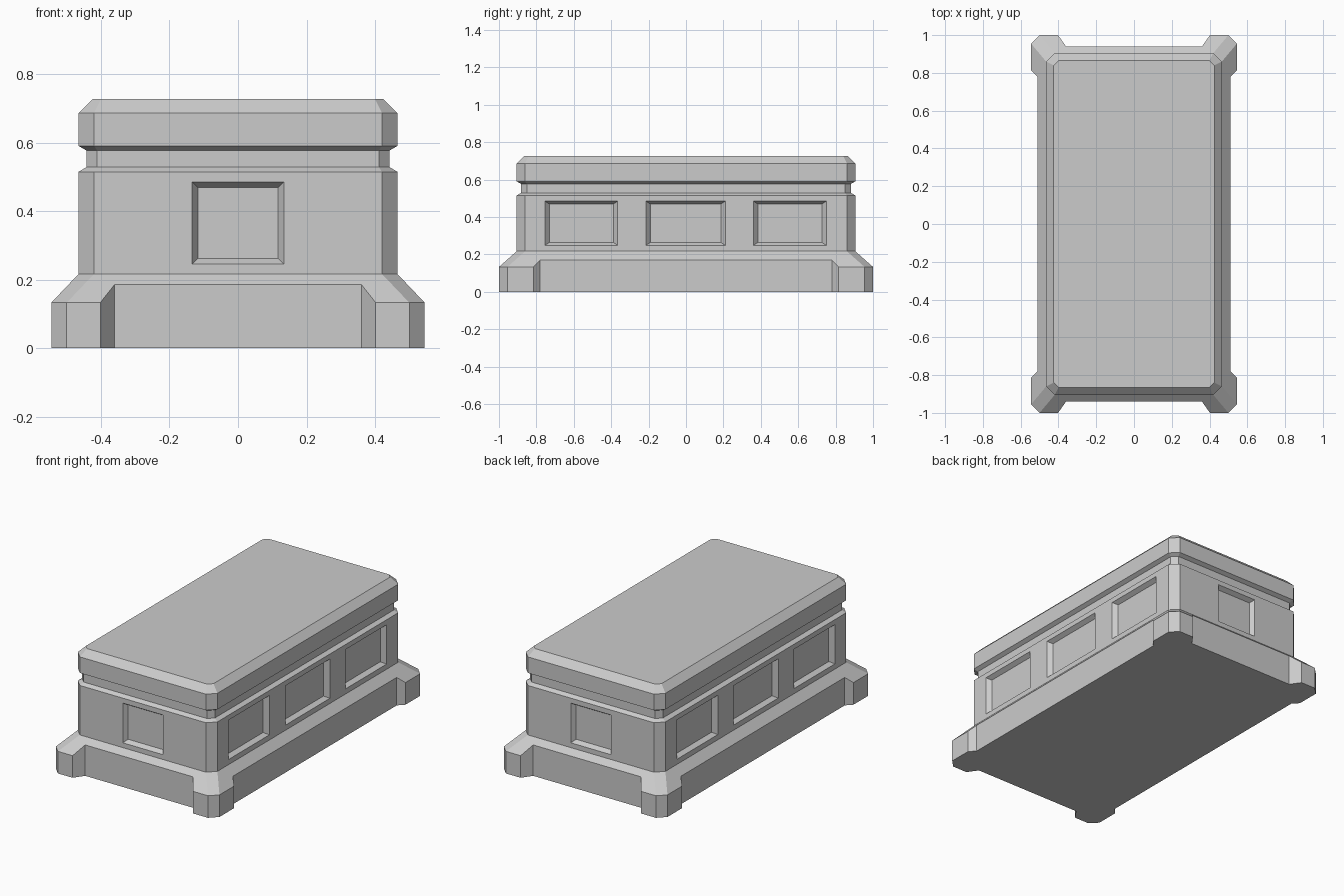
import bpy, bmesh

if "Cube" in bpy.data.objects:
    bpy.data.objects.remove(bpy.data.objects["Cube"])


def finish(bm, name):
    bmesh.ops.recalc_face_normals(bm, faces=bm.faces)
    mesh = bpy.data.meshes.new(name)
    bm.to_mesh(mesh)
    bm.free()
    obj = bpy.data.objects.new(name, mesh)
    bpy.context.collection.objects.link(obj)
    return obj


def loft(bm, rings):
    """Skin a stack of equal-length point rings and cap both ends."""
    loops = [[bm.verts.new(p) for p in ring] for ring in rings]
    for a, b in zip(loops, loops[1:]):
        n = len(a)
        for i in range(n):
            bm.faces.new((a[i], a[(i + 1) % n], b[(i + 1) % n], b[i]))
    bm.faces.new(loops[0])
    bm.faces.new(loops[-1])


def octagon(hx, hy, cut, z):
    """Rectangle with clipped corners."""
    return [(hx, -hy + cut, z), (hx, hy - cut, z), (hx - cut, hy, z), (-hx + cut, hy, z),
            (-hx, hy - cut, z), (-hx, -hy + cut, z), (-hx + cut, -hy, z), (hx - cut, -hy, z)]


# Pedestal: plinth, body, neck groove and lid as one stepped outline
bm = bmesh.new()
loft(bm, [octagon(*r) for r in [
    (0.545, 1.0, 0.045, 0.0),
    (0.545, 1.0, 0.045, 0.133),
    (0.465, 0.905, 0.045, 0.217),
    (0.465, 0.905, 0.045, 0.515),
    (0.442, 0.882, 0.031, 0.529),
    (0.442, 0.882, 0.031, 0.577),
    (0.465, 0.905, 0.045, 0.59),
    (0.465, 0.905, 0.045, 0.687),
    (0.425, 0.865, 0.025, 0.727)]])
pedestal = finish(bm, "pedestal")

cut = bmesh.new()


def place(along, out, z, axis, side):
    """Map a point on a wall (along, outward, z) to the chosen side."""
    return (side * out, along, z) if axis == 'x' else (along, side * out, z)


# Notches that leave a foot at each corner
def notch(axis, side, inner, outer, wall, edge):
    k = (outer - inner) / (edge - wall)
    far = edge + 0.1
    wide = inner + k * (far - wall)
    plan = [(-inner, wall), (inner, wall), (wide, far), (-wide, far)]
    loft(cut, [[place(a, o, z, axis, side) for a, o in plan] for z in (-0.1, 0.3)])


# Sunken panels with sloped borders
def panel(axis, side, wall, a0, a1, z0, z1, slope, depth=0.026):
    rings = []
    for t in (-0.5, 1.0):
        da, dz, o = slope * t, 0.016 * t, wall - depth * t
        rings.append([place(a, o, z, axis, side) for a, z in
                      [(a0 + da, z0 + dz), (a1 - da, z0 + dz), (a1 - da, z1 - dz), (a0 + da, z1 - dz)]])
    loft(cut, rings)


for side in (-1, 1):
    notch('y', side, 0.36, 0.402, 0.94, 1.0)
    notch('x', side, 0.78, 0.815, 0.511, 0.545)
    panel('y', side, 0.905, -0.134, 0.134, 0.246, 0.485, 0.017)
    for a0, a1 in ((-0.754, -0.365), (-0.214, 0.21), (0.361, 0.75)):
        panel('x', side, 0.465, a0, a1, 0.248, 0.485, 0.023)

cutter = finish(cut, "recess_cutters")
cutter.hide_render = True

# Carve the recesses, then drop the cutters
mod = pedestal.modifiers.new("recesses", 'BOOLEAN')
mod.operation = 'DIFFERENCE'
mod.solver = 'EXACT'
mod.object = cutter
bpy.context.view_layer.objects.active = pedestal
bpy.ops.object.modifier_apply(modifier=mod.name)
bpy.data.objects.remove(cutter)
